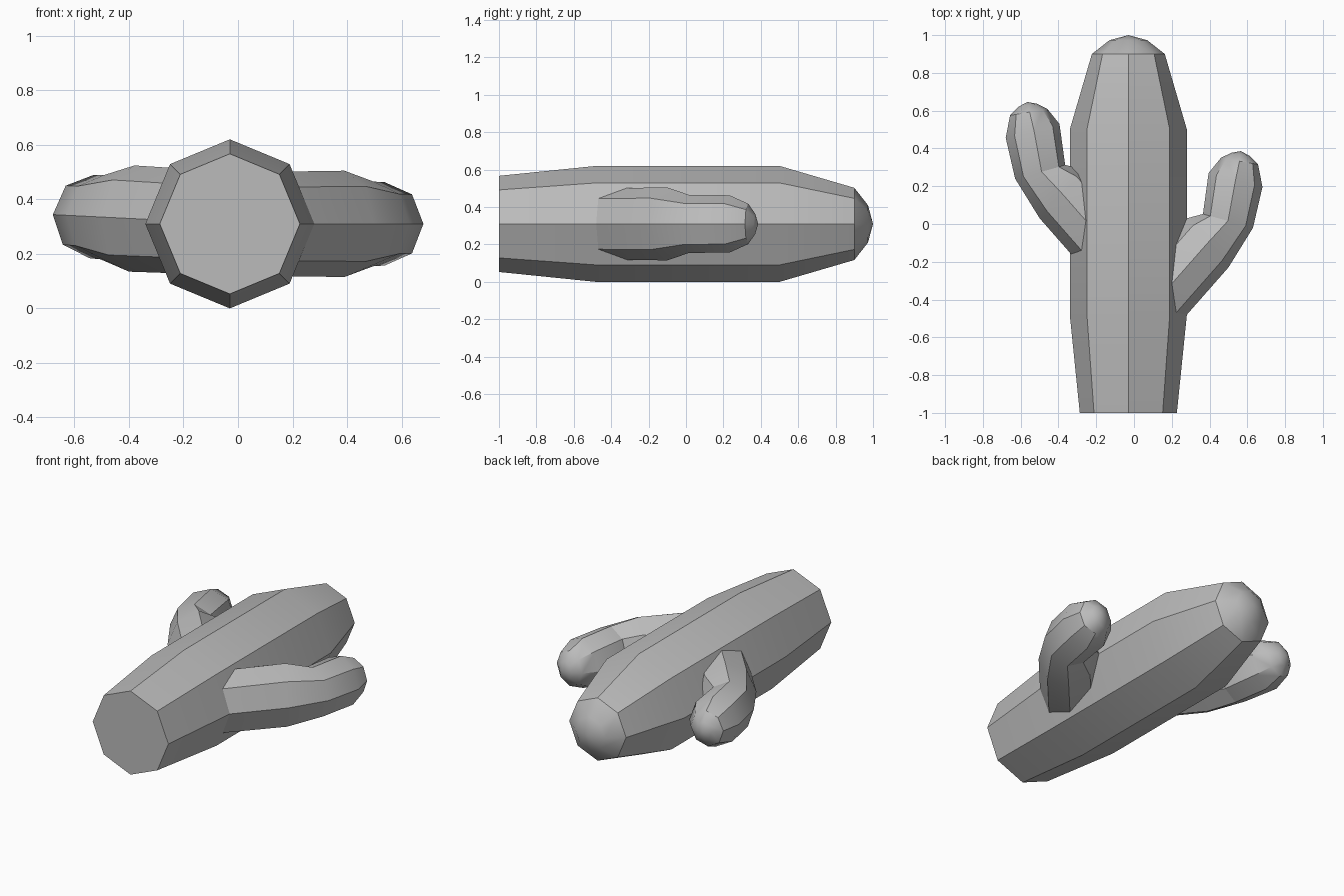
import bpy, bmesh, math
from mathutils import Matrix, Vector

cube = bpy.data.objects.get("Cube")
if cube:
    bpy.data.objects.remove(cube)

SIDES = 8
AXIS_X, AXIS_Z = -0.03, 0.31

grey = bpy.data.materials.new("plain_grey")
grey.use_nodes = True
grey.diffuse_color = (0.5, 0.5, 0.5, 1)
grey.node_tree.nodes["Principled BSDF"].inputs["Base Color"].default_value = (0.5, 0.5, 0.5, 1)


def loft(name, rings, tip, matrix=Matrix()):
    """Skin octagonal rings (outer xy, inner xy, half height), ending in a pointed tip."""
    bm = bmesh.new()
    loops = []
    for outer, inner, rz in rings:
        a, b = Vector((*outer, AXIS_Z)), Vector((*inner, AXIS_Z))
        mid, half = (a + b) / 2, (a - b) / 2
        angles = [math.tau * i / SIDES for i in range(SIDES)]
        loops.append([bm.verts.new(mid + half * math.cos(t) + Vector((0, 0, rz * math.sin(t))))
                      for t in angles])
    pole = bm.verts.new((*tip, AXIS_Z))
    bm.faces.new(loops[0])
    for low, high in zip(loops, loops[1:]):
        for i in range(SIDES):
            j = (i + 1) % SIDES
            bm.faces.new((low[i], low[j], high[j], high[i]))
    for i in range(SIDES):
        bm.faces.new((loops[-1][i], loops[-1][(i + 1) % SIDES], pole))
    bm.transform(matrix)
    bmesh.ops.recalc_face_normals(bm, faces=bm.faces)
    mesh = bpy.data.meshes.new(name)
    bm.to_mesh(mesh)
    bm.free()
    mesh.materials.append(grey)
    obj = bpy.data.objects.new(name, mesh)
    bpy.context.collection.objects.link(obj)
    bpy.ops.object.select_all(action="DESELECT")
    obj.select_set(True)
    bpy.context.view_layer.objects.active = obj
    bpy.ops.object.shade_smooth_by_angle(angle=math.radians(30))
    return obj


# Trunk lying along y, tapered at both ends with a rounded crown
trunk_profile = [(-1, 0.257), (-0.48, 0.31), (0.5, 0.31), (0.9, 0.193), (0.973, 0.1)]
loft("trunk", [((AXIS_X + r, y), (AXIS_X - r, y), r) for y, r in trunk_profile], (AXIS_X, 1.0))

# Bent arm, rooted inside the trunk and curving towards the crown
arm_rings = [
    ((0.17, -0.605), (-0.05, -0.345), 0.19),
    ((0.50, -0.23), (0.28, 0.03), 0.195),
    ((0.63, -0.02), (0.365, 0.053), 0.155),
    ((0.68, 0.196), (0.395, 0.27), 0.153),
    ((0.657, 0.315), (0.46, 0.35), 0.108),
    ((0.61, 0.362), (0.515, 0.377), 0.055),
]
arm_tip = (0.565, 0.386)
loft("left_arm", arm_rings, arm_tip)

# Opposite arm: mirrored, moved towards the crown and tilted slightly upward
pivot = Matrix.Translation((0, 0, AXIS_Z))
tilt = pivot @ Matrix.Rotation(0.05, 4, "Y") @ pivot.inverted()
mirror = Matrix.Diagonal((-1, 1, 1, 1))
loft("right_arm", arm_rings, arm_tip, Matrix.Translation((0, 0.26, 0)) @ tilt @ mirror)
